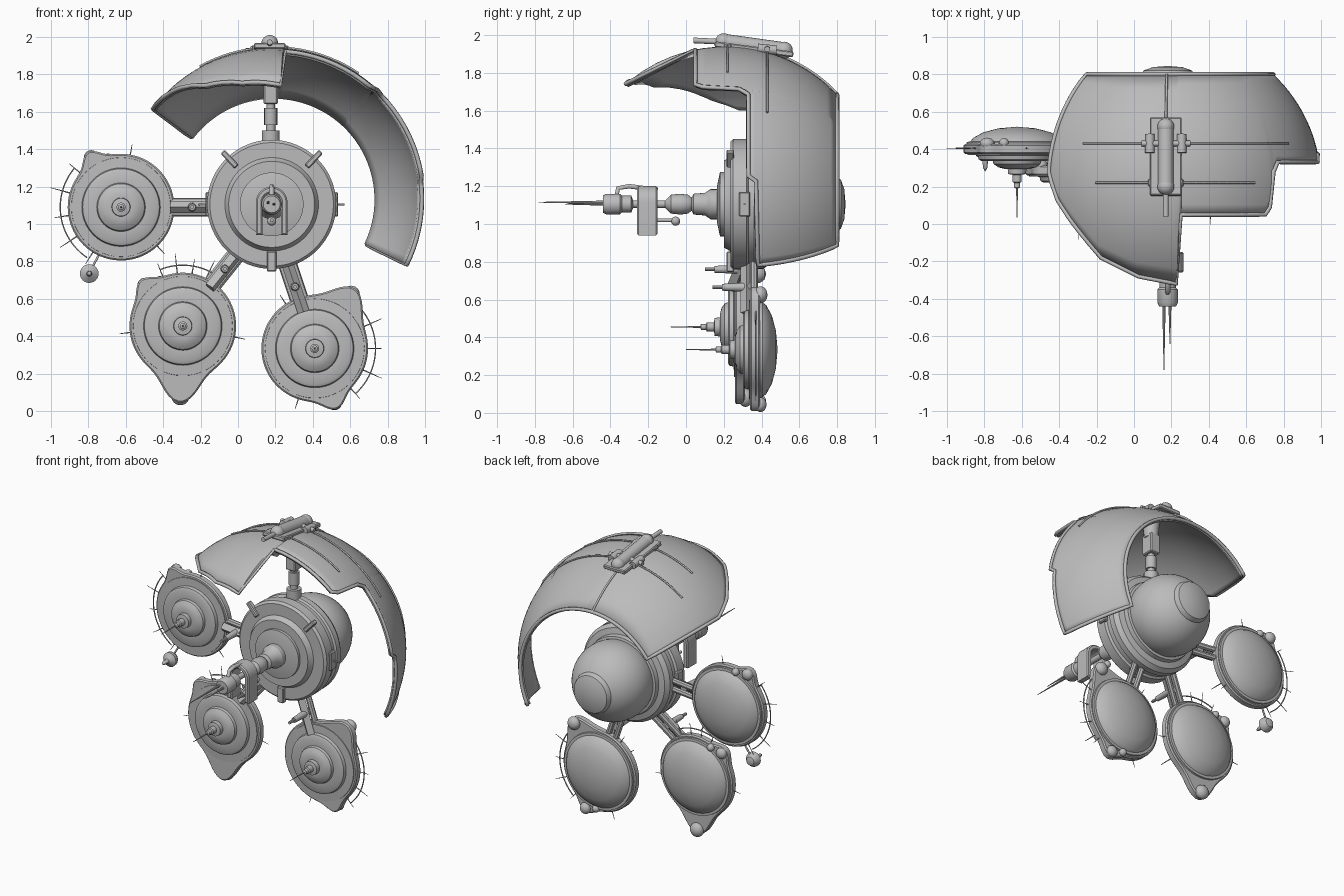
import bpy, bmesh
from math import sin, cos, pi, radians, sqrt, exp
from mathutils import Vector, Matrix

if "Cube" in bpy.data.objects:
    bpy.data.objects.remove(bpy.data.objects["Cube"])

GREY = bpy.data.materials.new("hull_grey")
GREY.use_nodes = True
GREY.diffuse_color = (0.5, 0.5, 0.5, 1)
GREY.node_tree.nodes["Principled BSDF"].inputs["Base Color"].default_value = (0.5, 0.5, 0.5, 1)


def finish(name, bm, flip=True):
    if flip:
        bmesh.ops.recalc_face_normals(bm, faces=bm.faces)
    me = bpy.data.meshes.new(name)
    bm.to_mesh(me)
    bm.free()
    ob = bpy.data.objects.new(name, me)
    bpy.context.collection.objects.link(ob)
    me.materials.append(GREY)
    bpy.ops.object.select_all(action='DESELECT')
    ob.select_set(True)
    bpy.context.view_layer.objects.active = ob
    bpy.ops.object.shade_smooth_by_angle(angle=radians(32))
    return ob


def lathe(name, profile, c, n=48):
    """Spin (radius, y offset) points around the y axis through c."""
    bm = bmesh.new()
    vs = [bm.verts.new((c[0] + r, c[1] + y, c[2])) for r, y in profile]
    es = [bm.edges.new(p) for p in zip(vs, vs[1:])]
    bmesh.ops.spin(bm, geom=vs + es, cent=c, axis=(0, 1, 0), angle=2 * pi, steps=n)
    bmesh.ops.remove_doubles(bm, verts=bm.verts, dist=1e-4)
    return finish(name, bm)


def rod(name, a, b, r1, r2=None, n=16):
    a, b = Vector(a), Vector(b)
    m = Matrix.Translation((a + b) / 2) @ (b - a).to_track_quat('Z', 'Y').to_matrix().to_4x4()
    bm = bmesh.new()
    bmesh.ops.create_cone(bm, cap_ends=True, segments=n, radius1=r1,
                          radius2=r1 if r2 is None else r2, depth=(b - a).length, matrix=m)
    return finish(name, bm)


def ball(name, c, r, s=(1, 1, 1)):
    bm = bmesh.new()
    bmesh.ops.create_uvsphere(bm, u_segments=20, v_segments=12, radius=r,
                              matrix=Matrix.Translation(c) @ Matrix.Diagonal((*s, 1)))
    return finish(name, bm)


def box(name, c, size, turn=0, tilt=0, bevel=0.006):
    """Box turned about y and tilted about x."""
    m = (Matrix.Translation(c) @ Matrix.Rotation(turn, 4, 'Y')
         @ Matrix.Rotation(tilt, 4, 'X') @ Matrix.Diagonal((*size, 1)))
    bm = bmesh.new()
    bmesh.ops.create_cube(bm, size=1, matrix=m)
    bmesh.ops.bevel(bm, geom=bm.edges[:], offset=bevel, segments=1, affect='EDGES')
    return finish(name, bm)


def prism(name, pts, y0, y1, bevel=0.008):
    """Extrude an (x, z) outline from y0 to y1."""
    bm = bmesh.new()
    f = bm.faces.new([bm.verts.new((x, y0, z)) for x, z in pts])
    g = bmesh.ops.extrude_face_region(bm, geom=[f])["geom"]
    top = [v for v in g if isinstance(v, bmesh.types.BMVert)]
    bmesh.ops.translate(bm, verts=top, vec=(0, y1 - y0, 0))
    rims = [e for e in bm.edges if abs(e.verts[0].co.y - e.verts[1].co.y) < 1e-6]
    bmesh.ops.bevel(bm, geom=rims, offset=bevel, segments=1, affect='EDGES')
    return finish(name, bm)


def tube(name, pts, r, closed=False):
    cu = bpy.data.curves.new(name, 'CURVE')
    cu.dimensions = '3D'
    cu.bevel_depth, cu.bevel_resolution, cu.use_fill_caps = r, 1, True
    sp = cu.splines.new('POLY')
    sp.points.add(len(pts) - 1)
    for p, q in zip(sp.points, pts):
        p.co = (*q, 1)
    sp.use_cyclic_u = closed
    ob = bpy.data.objects.new(name, cu)
    bpy.context.collection.objects.link(ob)
    cu.materials.append(GREY)
    bpy.ops.object.select_all(action='DESELECT')
    ob.select_set(True)
    bpy.context.view_layer.objects.active = ob
    bpy.ops.object.convert(target='MESH')


# ---- curved canopy shell: part of a sphere, trimmed by a stepped front edge
def on_shell(deg, y, R=0.81):
    rho, a = sqrt(R * R - (y - 0.21) ** 2), radians(deg)
    return Vector((0.19 + rho * sin(a), y, 1.13 + rho * cos(a)))


EDGE = [(-53, .28), (-48, .13), (-41, 0), (-31, -.18), (-15, -.28), (3.5, -.32), (4.5, .05),
        (40, .05), (42, .09), (43.5, .28), (46, .33), (81, .33), (83, .37), (116, .38)]


def front_y(d):
    for (a, p), (b, q) in zip(EDGE, EDGE[1:]):
        if d <= b:
            return p + (q - p) * (d - a) / (b - a)
    return EDGE[-1][1]


stops = sorted({d for d, _ in EDGE} | set(range(-51, 116, 4)))
ROWS = 14
grid = [[on_shell(d, front_y(d) + (0.8 - front_y(d)) * j / ROWS) for j in range(ROWS + 1)]
        for d in stops]
bm = bmesh.new()
vg = [[bm.verts.new(p) for p in col] for col in grid]
for a, b in zip(vg, vg[1:]):
    for j in range(ROWS):
        bm.faces.new((a[j], b[j], b[j + 1], a[j + 1]))
shell = finish("canopy_shell", bm, flip=False)
mod = shell.modifiers.new("thickness", 'SOLIDIFY')
mod.thickness, mod.offset = 0.022, -1
rim = [c[0] for c in grid] + grid[-1][1:] + [c[-1] for c in grid[::-1]][1:] + grid[0][-2:0:-1]
tube("canopy_rim", rim, 0.012, True)

# ---- ornament and thin ribs on the canopy crown
for y, lo, hi in ((0.43, -36, 56), (0.22, -29, 36)):
    tube("crown_rib", [on_shell(d, y, 0.815) for d in range(lo, hi, 3)], 0.006)
tube("crown_spine", [on_shell(-1.5, 0.5 + 0.03 * i, 0.815) for i in range(11)], 0.007)
box("crown_plate", (0.17, 0.36, 1.925), (0.17, 0.42, 0.03), tilt=-0.13)
rod("crown_body", (0.17, 0.2, 1.965), (0.17, 0.52, 1.92), 0.042)
ball("crown_nose", (0.17, 0.2, 1.965), 0.045)
ball("crown_tail", (0.17, 0.52, 1.92), 0.045)
rod("crown_prow", (0.17, 0.04, 1.972), (0.17, 0.18, 1.965), 0.015)
for s in (-1, 1):
    rod("crown_pod", (0.17 + s * 0.085, 0.38, 1.93), (0.17 + s * 0.085, 0.48, 1.92), 0.025)
    rod("crown_pod_arm", (0.17, 0.43, 1.935), (0.17 + s * 0.13, 0.43, 1.925), 0.015)
    box("crown_fin", (0.17 + s * 0.07, 0.22, 1.94), (0.05, 0.04, 0.03))

# ---- central hub with rear ball
HX, HZ = 0.18, 1.105
hub = [(0, .165), (.1, .165), (.17, .18), (.17, .2), (.23, .2), (.24, .22), (.25, .235),
       (.33, .235), (.345, .25), (.345, .32), (.33, .33), (.33, .36), (.342, .37), (.342, .41),
       (.32, .44), (.28, .45), (.275, .48), (.23, .49), (.2, .51)]
lathe("hub", hub, (HX, 0, HZ), 64)
rear = [(.27 * sin(radians(t)), .56 - .27 * cos(radians(t))) for t in range(40, 150, 6)]
rear += [(.14, .8), (.13, .82), (.08, .838), (0, .845)]
lathe("rear_ball", rear, (HX, 0, HZ))
for deg, r, w in ((47, 0.33, 0.03), (133, 0.33, 0.03), (270, 0.305, 0.05)):
    a = radians(deg)
    box("hub_clip", (HX + r * cos(a), 0.235, HZ + r * sin(a)), (0.11, 0.04, w), -a)
for s in (-1, 1):
    box("hub_side_block", (HX + s * 0.34, 0.31, HZ), (0.03, 0.06, 0.13))
    rod("hub_side_pin", (HX + s * 0.3, 0.31, HZ), (HX + s * 0.39, 0.31, HZ), 0.005)

# ---- neck from hub up to the canopy
for z0, z1, r in ((1.42, 1.5, .048), (1.48, 1.55, .025), (1.53, 1.62, .035), (1.6, 1.66, .022)):
    rod("neck_joint", (HX - .005, 0.38, z0), (HX - .005, 0.38, z1), r)
box("neck_block", (HX - .005, 0.38, 1.71), (0.075, 0.09, 0.14))
rod("neck_top", (HX - .005, 0.38, 1.76), (HX - .005, 0.38, 1.91), 0.045, 0.06)

# ---- forward arm with arched guard and needles
lathe("nose_arm", [(.08, .17), (.08, .13), (.06, .1), (.055, .04), (.035, .03), (.05, .01), (.055, -.03),
                   (.05, -.08), (.03, -.1), (.02, -.11), (.02, -.28), (.045, -.29), (.045, -.34),
                   (.055, -.35), (.055, -.42), (.045, -.44), (0, -.44)], (HX, 0, HZ), 24)
out = [(HX + .085 * cos(pi * i / 12), 1.115 + .085 * sin(pi * i / 12)) for i in range(13)]
inn = [(HX + .05 * cos(pi * i / 12), 1.115 + .05 * sin(pi * i / 12)) for i in range(12, -1, -1)]
prism("arched_guard", out + [(HX - .085, .94), (HX - .05, .94)] + inn + [(HX + .05, .94), (HX + .085, .94)],
      -0.26, -0.15)
tube("guard_pipe", [(HX, -.15, 1.18), (HX, -.3, 1.2), (HX, -.36, 1.19), (HX, -.37, 1.13)], 0.014)
rod("lower_rod", (HX, -0.2, 1.02), (HX, -0.05, 1.02), 0.01)
ball("lower_knob", (HX, -0.055, 1.015), 0.024)
rod("long_needle", (HX - .02, -0.43, HZ + .01), (HX - .02, -0.78, HZ + .01), 0.009, 0.002, 8)
rod("short_needle", (HX + .012, -0.43, HZ), (HX + .012, -0.64, HZ), 0.008, 0.002, 8)

# ---- satellite discs: centre, lobes (degrees, height, width), halo arc, arm ends
DISC = [(0, .075), (.1, .066), (.18, .045), (.235, .015), (.25, -.005), (.268, -.006), (.272, -.03),
        (.265, -.075), (.21, -.078), (.205, -.1), (.19, -.108), (.13, -.108), (.125, -.125),
        (.1, -.142), (.07, -.15), (.05, -.15), (.048, -.178), (.024, -.182), (.024, -.22),
        (.016, -.225), (.016, -.25), (.005, -.255), (.002, -.41), (0, -.412)]
SATS = [
    ("right", (-.625, .445, 1.09), [(121, .06, .2)], (140, 238), (-.13, 1.09), (-.36, 1.09)),
    ("middle", (-.295, .33, .455), [(268, .125, .33), (133, .05, .22)], (48, 112), (.01, .86), (-.15, .66)),
    ("left", (.41, .41, .335), [(56, .1, .33), (290, .06, .24)], (-48, 48), (.26, .8), (.35, .53)),
]
for side, (cx, cy, cz), lobes, (h0, h1), p, q in SATS:
    lathe(side + "_dish", DISC, (cx, cy, cz))

    def reach(a):
        return 0.285 + sum(h * exp(-(((a - radians(d) + pi) % (2 * pi) - pi) / w) ** 2) for d, h, w in lobes)

    def polar(r, deg, y=0):
        return (cx + r * cos(radians(deg)), cy + y, cz + r * sin(radians(deg)))

    prism(side + "_plate", [(cx + reach(t) * cos(t), cz + reach(t) * sin(t))
                            for t in (2 * pi * i / 96 for i in range(96))], cy - 0.07, cy - 0.018)
    for d, h, w in lobes:
        ball(side + "_lobe_dome", polar(.25 + h, d, -.015), .03 + h * .15, (1, .8, 1))
        if h < .08 or w < .3:
            ball(side + "_lobe_bead", polar(.27, d - 16, -.012), .026)
    # halo wire and spikes
    tube(side + "_halo", [polar(.325, d, -.04) for d in range(h0, h1 + 1, 4)], 0.004)
    for i in range(5):
        d = h0 + (h1 - h0) * i / 4
        rod(side + "_spike", polar(.27, d, -.04), polar(.36 + .03 * (i % 2), d, -.04), 0.004, 0.0015, 6)
    for d in (h0 - 60, h1 + 75):
        rod(side + "_stray_spike", polar(.27, d, -.04), polar(.34, d, -.04), 0.004, 0.0015, 6)
    # linking arm: twin rails, core and front pod
    a, b = Vector((p[0], 0.36, p[1])), Vector((q[0], cy - 0.05, q[1]))
    across = Vector((b.z - a.z, 0, a.x - b.x)).normalized()
    for s in (-1, 1):
        rod(side + "_arm_rail", a + across * .03 * s, b + across * .03 * s, 0.02, n=8)
    rod(side + "_arm_core", a - Vector((0, .04, 0)), b - Vector((0, .04, 0)), 0.032, n=4)
    m = (a + b) / 2
    rod(side + "_arm_pod", m, m - Vector((0, .17, 0)), 0.026, 0.018, 12)
    rod(side + "_arm_pod_tip", m, m - Vector((0, .22, 0)), 0.01, n=8)

# ---- small hanging satellite below the right disc
rod("hanger", (-.74, .4, .84), (-.79, .39, .75), 0.006)
lathe("hanging_pod", [(0, .045), (.03, .035), (.048, .01), (.05, -.015), (.03, -.03), (.015, -.04),
                      (.012, -.08), (0, -.1)], (-.795, .38, .735), 24)
